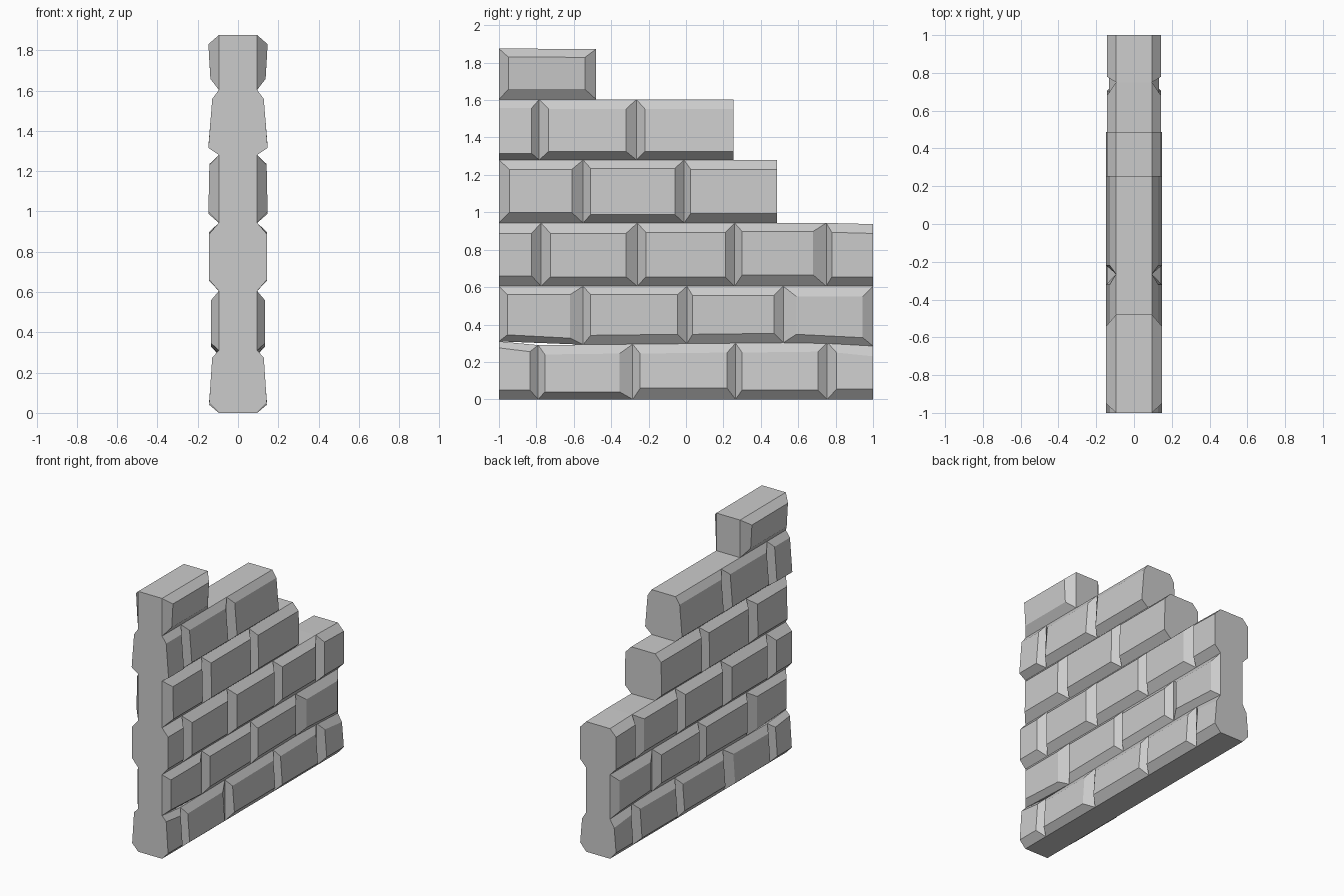
import bpy, bmesh

if "Cube" in bpy.data.objects:
    bpy.data.objects.remove(bpy.data.objects["Cube"])

CORE = 0.095  # half thickness at the mortar joints


def interp(pts, y):
    for (y0, z0), (y1, z1) in zip(pts, pts[1:]):
        if y <= y1 + 1e-6:
            return z0 + (z1 - z0) * (y - y0) / (y1 - y0)
    return pts[-1][1]


# horizontal joints as (y, z) lines
beds = [
    [(-1, 0), (1, 0)],
    [(-1, .31), (-.79, .29), (.76, .305), (1, .285)],
    [(-1, .605), (1, .605)],
    [(-1, .943), (.75, .943), (1, .937)],
    [(-1, 1.28), (1, 1.28)],
    [(-1, 1.603), (1, 1.603)],
    [(-1, 1.875), (1, 1.87)],
]

# each course: vertical joints, (bottom, top) face half depth,
# and per brick insets (left, right, bottom, top); 0 = cut flat at the wall end
courses = [
    ([-1, -.79, -.285, .265, .755, 1], (.143, .128),
     [(0, .045, .05, .035), (.035, .07, .04, .05), (.04, .045, .06, .05),
      (.035, .05, .05, .05), (.05, 0, .055, .055)]),
    ([-1, -.55, .005, .52, 1], (.133, .133),
     [(.045, .07, .035, .045), (.04, .05, .05, .045), (.03, .05, .05, .05),
      (.07, .055, .045, .055)]),
    ([-1, -.775, -.26, .26, .75, 1], (.143, .143),
     [(0, .05, .055, .055), (.05, .06, .05, .055), (.045, .05, .05, .05),
      (.04, .07, .06, .045), (.03, 0, .05, .05)]),
    ([-1, -.55, -.01, .487], (.147, .142),
     [(.055, .06, .055, .05), (.04, .05, .045, .045), (.035, 0, .05, .05)]),
    ([-1, -.785, -.265, .255], (.147, .128),
     [(0, .04, .035, .045), (.05, .055, .045, .05), (.045, 0, .045, .05)]),
    ([-1, -.48], (.137, .147),
     [(.05, .06, .055, .045)]),
]


def brick(name, y0, y1, low, high, depth, ins):
    l, r, b, t = ins
    base = [(y0, interp(low, y0)), (y1, interp(low, y1)),
            (y1, interp(high, y1)), (y0, interp(high, y0))]
    d = (depth[0], depth[0], depth[1], depth[1])
    off = [(l, b), (-r, b), (-r, -t), (l, -t)]
    face = [(y + oy, z + oz) for (y, z), (oy, oz) in zip(base, off)]
    bm = bmesh.new()
    rings = []
    for pts, xs in ((face, [-v for v in d]), (base, [-CORE] * 4),
                    (base, [CORE] * 4), (face, d)):
        rings.append([bm.verts.new((x, y, z)) for x, (y, z) in zip(xs, pts)])
    for a, c in zip(rings, rings[1:]):
        for i in range(4):
            j = (i + 1) % 4
            bm.faces.new((a[i], a[j], c[j], c[i]))
    bm.faces.new(rings[0])
    bm.faces.new(rings[-1])
    bmesh.ops.recalc_face_normals(bm, faces=bm.faces)
    me = bpy.data.meshes.new(name)
    bm.to_mesh(me)
    bm.free()
    bpy.context.collection.objects.link(bpy.data.objects.new(name, me))


# stepped courses of bevelled bricks
for row, (joints, depth, insets) in enumerate(courses):
    for k, ins in enumerate(insets):
        brick(f"brick_course{row + 1}_{k + 1}", joints[k], joints[k + 1],
              beds[row], beds[row + 1], depth, ins)
